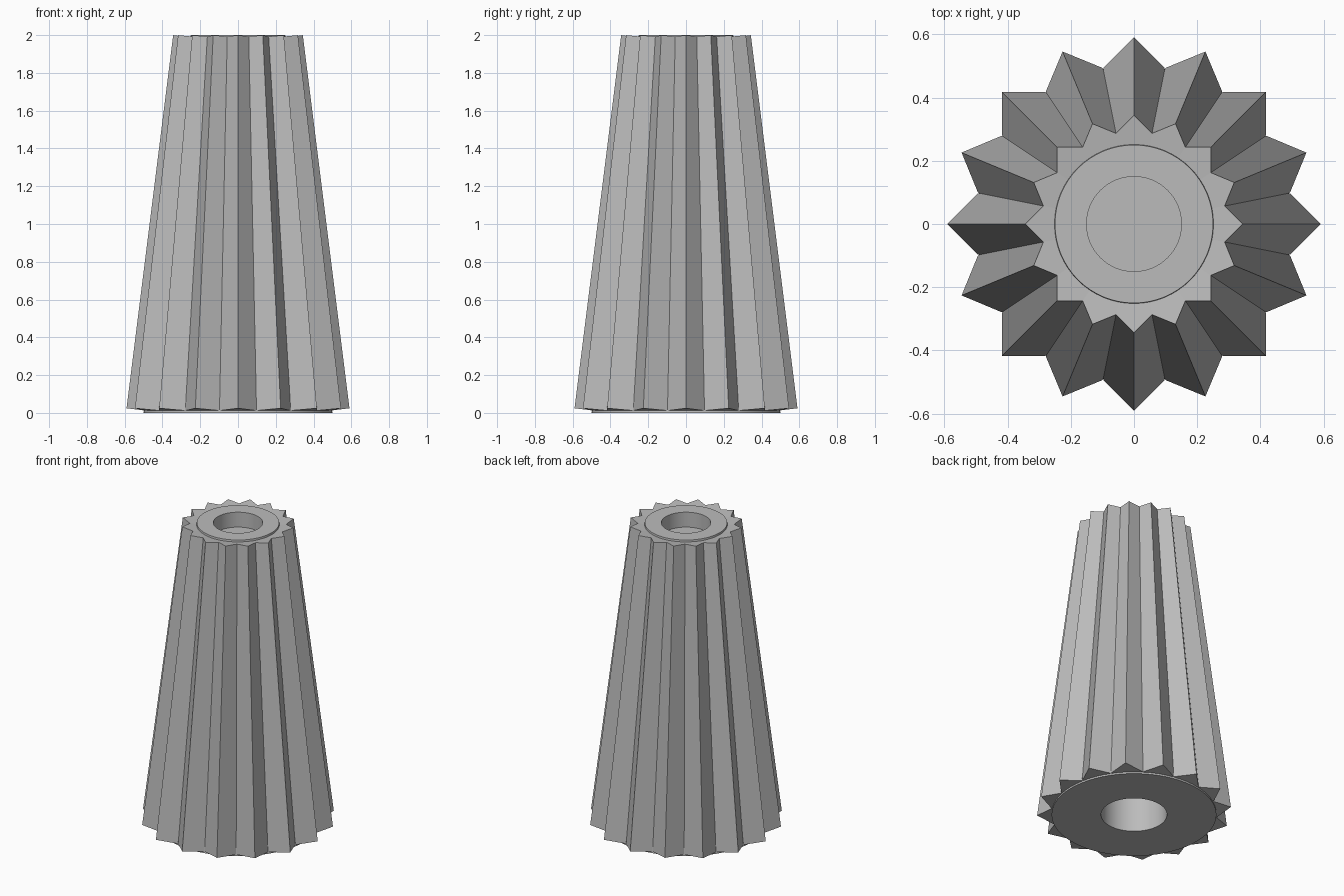
import bpy, bmesh
from math import pi, sin, cos, atan2, radians
from mathutils import Matrix, Vector

cube = bpy.data.objects.get("Cube")
if cube:
    bpy.data.objects.remove(cube, do_unlink=True)

grey = bpy.data.materials.new("light grey")
grey.use_nodes = True
colour = (0.5, 0.5, 0.5, 1)
grey.diffuse_color = colour
grey.node_tree.nodes["Principled BSDF"].inputs["Base Color"].default_value = colour


def add_object(name, bm):
    bmesh.ops.recalc_face_normals(bm, faces=bm.faces)
    mesh = bpy.data.meshes.new(name)
    bm.to_mesh(mesh)
    bm.free()
    mesh.materials.append(grey)
    obj = bpy.data.objects.new(name, mesh)
    bpy.context.collection.objects.link(obj)
    return obj


# Tapered core, turned from a profile with a top recess and a deep lower bore
profile = [(0, 1.9), (0.15, 1.9), (0.15, 2), (0.25, 2),
           (0.5, 0), (0.2, 0), (0.2, 1.8), (0, 1.8)]
bm = bmesh.new()
verts = [bm.verts.new((r, 0, z)) for r, z in profile]
edges = [bm.edges.new(pair) for pair in zip(verts, verts[1:])]
bmesh.ops.spin(bm, geom=verts + edges, cent=(0, 0, 0), axis=(0, 0, 1),
               angle=2 * pi, steps=64)
bmesh.ops.remove_doubles(bm, verts=bm.verts, dist=0.0001)
core = add_object("tapered_core", bm)
bpy.ops.object.select_all(action='DESELECT')
core.select_set(True)
bpy.context.view_layer.objects.active = core
bpy.ops.object.shade_smooth_by_angle(angle=radians(30))

# Square bars leaning inward along the core, each with one edge facing out
COUNT = 16
HALF_DIAGONAL = 0.097
foot, head = Vector((0.494, 0, 0.0125)), Vector((0.247, 0, 1.9875))
axis = head - foot
lean = Matrix.Rotation(atan2(axis.x, axis.z), 4, 'Y')
bm = bmesh.new()
for i in range(COUNT):
    turn = Matrix.Rotation(2 * pi * i / COUNT, 4, 'Z')
    place = turn @ Matrix.Translation((foot + head) / 2) @ lean
    bmesh.ops.create_cone(bm, cap_ends=True, segments=4, radius1=HALF_DIAGONAL,
                          radius2=HALF_DIAGONAL, depth=axis.length, matrix=place)
add_object("ridge_bars", bm)
